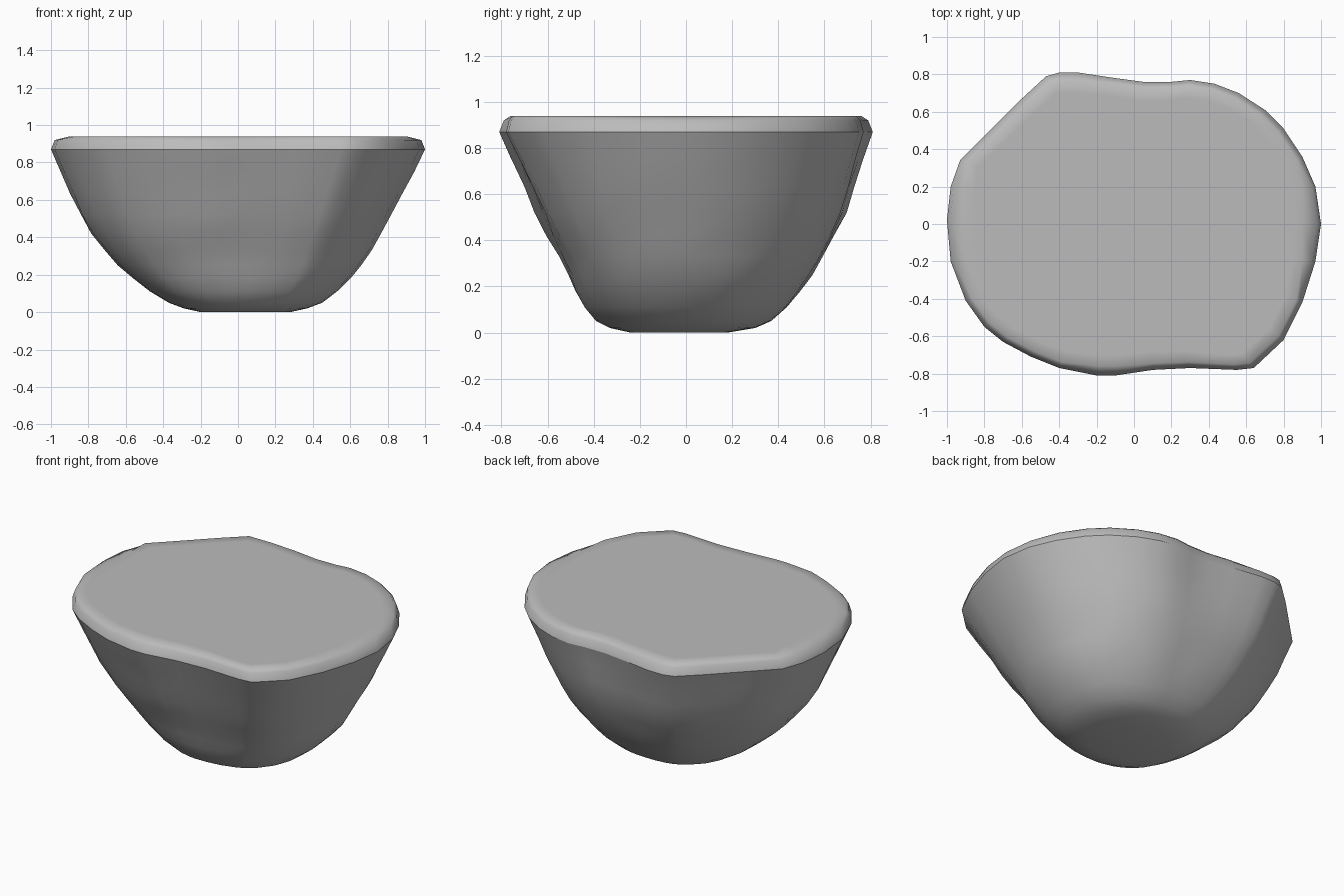
import bpy
import bmesh
import math
from mathutils import noise, Vector

cube = bpy.data.objects.get("Cube")
if cube:
    bpy.data.objects.remove(cube, do_unlink=True)

# One stone colour for the whole boulder
stone = bpy.data.materials.new("grey_stone")
stone.use_nodes = True
GREY = (0.5, 0.5, 0.5, 1)
stone.diffuse_color = GREY
stone.node_tree.nodes["Principled BSDF"].inputs["Base Color"].default_value = GREY

RIM_Z, DEPTH = .87, .81

# Rim outline, counter-clockwise from the +x end
RIM = [(1, 0), (.97, .2), (.9, .36), (.8, .51), (.7, .61), (.56, .7), (.43, .75),
       (.3, .77), (.2, .76), (.05, .76), (-.1, .78), (-.3, .81), (-.4, .81),
       (-.47, .79), (-.6, .67), (-.78, .49), (-.93, .34), (-.98, .2), (-1, .02),
       (-.98, -.2), (-.9, -.41), (-.8, -.55), (-.7, -.63), (-.55, -.71),
       (-.4, -.77), (-.2, -.81), (-.1, -.81), (.1, -.78), (.3, -.77),
       (.55, -.78), (.64, -.77), (.8, -.62), (.9, -.42), (.97, -.2)]

# Wall profile: height, then reach towards -x, +x, front and back
WALL = [(0, .2, .28, .24, .18), (.02, .29, .37, .33, .3), (.05, .37, .45, .39, .37),
        (.11, .47, .53, .44, .44), (.18, .56, .6, .48, .5), (.25, .64, .66, .51, .55),
        (.33, .71, .71, .55, .6), (.42, .78, .76, .6, .65), (.52, .84, .82, .65, .7),
        (.63, .895, .875, .7, .735), (.75, .95, .94, .755, .77),
        (RIM_Z, 1, 1, DEPTH, DEPTH)]


def add_ring(bm, shape):
    return [bm.verts.new(shape(Vector((x, y, 0)))) for x, y in RIM]


def rounded(p, power=2.3):
    """Point of a plump oval in the same direction as a rim point."""
    angle = math.atan2(p.y / DEPTH, p.x)
    c, s = math.cos(angle), math.sin(angle)
    r = (abs(c) ** power + abs(s) ** power) ** (-1 / power)
    return Vector((c * r, s * r * DEPTH, 0))


def wall_shape(z, minus_x, plus_x, front, back):
    def shape(p):
        # The lobes of the rim melt into an oval base
        p = p.lerp(rounded(p), 1 - z / RIM_Z)
        q = Vector((p.x * (plus_x if p.x > 0 else minus_x),
                    p.y * (back if p.y > 0 else front) / DEPTH, z))
        # Slight chiselled unevenness that fades at the base and the rim
        fade = math.sin(math.pi * z / RIM_Z)
        return q + p.normalized() * noise.noise(q * 7) * .012 * fade
    return shape


def top_shape(inset, z, limit_x, limit_y):
    """Inset rim whose bulges are worn back to straight limits."""
    def shape(p):
        q = p - p.normalized() * inset
        return Vector((max(-limit_x, min(limit_x, q.x)),
                       max(-limit_y, min(limit_y, q.y)), z))
    return shape


bm = bmesh.new()
rings = [add_ring(bm, wall_shape(*level)) for level in WALL]
rim = rings[-1]

# Worn shoulder above the rim, then the flat top
rings.append(add_ring(bm, top_shape(.015, .92, .98, .79)))
rings.append(add_ring(bm, top_shape(.035, .94, .9, .76)))
rings.append(add_ring(bm, top_shape(.1, .94, .85, .7)))

count = len(RIM)
for low, high in zip(rings, rings[1:]):
    for i in range(count):
        j = (i + 1) % count
        bm.faces.new((low[i], low[j], high[j], high[i]))
bm.faces.new(rings[-1])
bm.faces.new(rings[0][::-1])

# Keep the rim crisp and the rest smooth
for i in range(count):
    bm.edges.get((rim[i], rim[(i + 1) % count])).smooth = False
for face in bm.faces:
    face.smooth = True
bmesh.ops.recalc_face_normals(bm, faces=bm.faces)

mesh = bpy.data.meshes.new("flat_topped_boulder")
bm.to_mesh(mesh)
bm.free()
mesh.materials.append(stone)
boulder = bpy.data.objects.new("flat_topped_boulder", mesh)
bpy.context.collection.objects.link(boulder)
